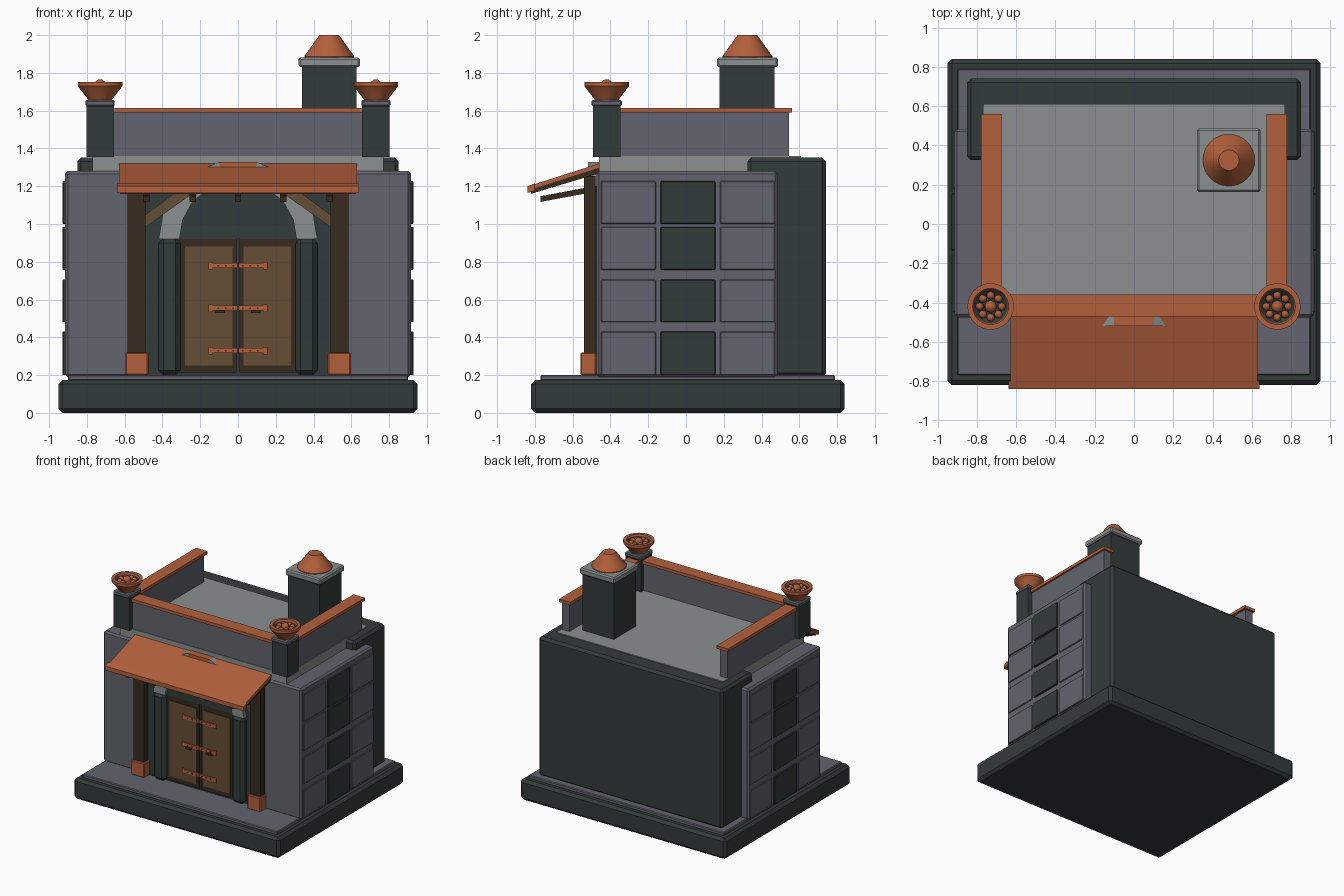
import bpy, bmesh, math
from mathutils import Vector

if "Cube" in bpy.data.objects:
    bpy.data.objects.remove(bpy.data.objects["Cube"])


def material(name, srgb):
    rgba = [(c / 255) ** 2.2 for c in srgb] + [1]
    m = bpy.data.materials.new(name)
    m.use_nodes = True
    m.diffuse_color = rgba
    bsdf = m.node_tree.nodes["Principled BSDF"]
    bsdf.inputs["Base Color"].default_value = rgba
    bsdf.inputs["Roughness"].default_value = 0.8
    return m


STONE = material("blue grey stone", (98, 100, 110))
DARK = material("dark slate", (54, 62, 61))
LIGHT = material("light stone", (138, 142, 143))
COPPER = material("copper", (177, 96, 62))
WOOD = material("brown wood", (101, 78, 57))
BEAM = material("dark wood", (58, 47, 36))


def finish(name, bm, mat, smooth=False):
    bmesh.ops.recalc_face_normals(bm, faces=bm.faces)
    mesh = bpy.data.meshes.new(name)
    bm.to_mesh(mesh)
    bm.free()
    mesh.materials.append(mat)
    for p in mesh.polygons:
        p.use_smooth = smooth
    ob = bpy.data.objects.new(name, mesh)
    bpy.context.collection.objects.link(ob)
    return ob


def box(name, x, y, z, mat, bevel=0):
    """Box from (min, max) ranges, optionally with chamfered edges."""
    bm = bmesh.new()
    bmesh.ops.create_cube(bm, size=1)
    for v in bm.verts:
        v.co = Vector([r[0] if c < 0 else r[1] for c, r in zip(v.co, (x, y, z))])
    if bevel:
        bmesh.ops.bevel(bm, geom=bm.edges[:], offset=bevel, segments=1, affect='EDGES')
    return finish(name, bm, mat)


def prism(name, outline, lo, hi, mat, axis="y"):
    """Extrude an outline along y (points are x, z) or along x (points are y, z)."""
    bm = bmesh.new()
    place = (lambda a, b, t: (a, t, b)) if axis == "y" else (lambda a, b, t: (t, a, b))
    near = [bm.verts.new(place(a, b, lo)) for a, b in outline]
    far = [bm.verts.new(place(a, b, hi)) for a, b in outline]
    bm.faces.new(near)
    bm.faces.new(far[::-1])
    n = len(near)
    for i in range(n):
        j = (i + 1) % n
        bm.faces.new((near[i], far[i], far[j], near[j]))
    return finish(name, bm, mat)


def lathe(name, profile, centre, mat, steps=32):
    """Spin a (radius, z) profile around a vertical axis."""
    bm = bmesh.new()
    verts = [bm.verts.new((r, 0, z)) for r, z in profile]
    edges = [bm.edges.new(p) for p in zip(verts, verts[1:])]
    bmesh.ops.spin(bm, geom=verts + edges, cent=(0, 0, 0), axis=(0, 0, 1),
                   angle=math.tau, steps=steps, use_duplicate=False)
    bmesh.ops.remove_doubles(bm, verts=bm.verts, dist=0.0005)
    bmesh.ops.translate(bm, vec=(*centre, 0), verts=bm.verts)
    ob = finish(name, bm, mat, True)
    bpy.context.view_layer.objects.active = ob
    ob.select_set(True)
    bpy.ops.object.shade_smooth_by_angle(angle=math.radians(35))
    ob.select_set(False)
    return ob


def ball(name, x, y, z, r, mat):
    bm = bmesh.new()
    bmesh.ops.create_uvsphere(bm, u_segments=14, v_segments=8, radius=r)
    bmesh.ops.translate(bm, vec=(x, y, z), verts=bm.verts)
    return finish(name, bm, mat, True)


def span(side, a, b):
    return tuple(sorted((side * a, side * b)))


# Plinth, walls and roof
box("plinth", (-.95, .95), (-.82, .84), (0, .175), DARK, .022)
box("floor_step", (-.9, .9), (-.77, .79), (.17, .2), STONE, .006)
box("main_walls", (-.915, .915), (-.475, .485), (.19, 1.28), STONE, .014)
box("rear_block", (-.85, .85), (.325, .74), (.19, 1.352), DARK, .02)
box("roof_slab", (-.77, .77), (-.46, .61), (1.27, 1.36), LIGHT)

# Side wall blocks, dark in the middle column
rows = [(.2, .43), (.48, .705), (.757, .985), (1, 1.227)]
columns = [(-.45, -.16, STONE), (-.135, .155, DARK), (.18, .47, STONE)]
for side in (-1, 1):
    for z in rows:
        for y0, y1, mat in columns:
            out = .93 if mat is DARK else .923
            box("side_block", span(side, .9, out), (y0, y1), z, mat, .004)

# Parapet with copper rails
box("front_parapet", (-.68, .68), (-.455, -.38), (1.35, 1.592), STONE)
box("front_rail", (-.655, .655), (-.47, -.36), (1.59, 1.615), COPPER)
for side in (-1, 1):
    box("side_parapet", span(side, .695, .765), (-.4, .545), (1.35, 1.592), STONE)
    box("side_rail", span(side, .675, .78), (-.36, .56), (1.59, 1.615), COPPER)

# Corner pedestals carrying bowls of round stones
for side in (-1, 1):
    cx, cy = side * .73, -.42
    box("pedestal", (cx - .073, cx + .073), (cy - .073, cy + .073), (1.355, 1.625), DARK)
    box("pedestal_cap", (cx - .077, cx + .077), (cy - .08, cy + .08), (1.622, 1.657), STONE, .008)
    lathe("bowl", [(0, 1.65), (.06, 1.65), (.068, 1.665), (.118, 1.73), (.118, 1.752),
                   (.092, 1.752), (.085, 1.735)], (cx, cy), COPPER)
    lathe("bowl_inside", [(.09, 1.742), (.06, 1.715), (0, 1.71)], (cx, cy), DARK)
    ball("middle_stone", cx, cy, 1.735, .031, COPPER)
    for i in range(8):
        a = math.tau * i / 8
        ball("ring_stone", cx + .056 * math.cos(a), cy + .056 * math.sin(a), 1.73, .02, COPPER)

# Chimney
box("chimney_stack", (.338, .628), (.178, .468), (1.35, 1.835), DARK)
box("chimney_cap", (.32, .645), (.163, .487), (1.83, 1.882), LIGHT, .01)
lathe("chimney_pot", [(0, 1.88), (.132, 1.88), (.132, 1.888), (.052, 2), (0, 2)],
      (.483, .325), COPPER)

# Doorway surround and arch
box("doorway_back", (-.49, .49), (-.487, -.4), (.2, 1.2), DARK)
for side in (-1, 1):
    box("door_pillar", span(side, .305, .42), (-.535, -.44), (.2, .925), DARK, .025)


def arc(radius, degrees):
    a = math.radians(degrees)
    return radius * math.cos(a), .92 + radius * math.sin(a)


joints = [0, 19, 38, 57, 76, 104, 123, 142, 161, 180]
for a, b in zip(joints, joints[1:]):
    keystone = a == 76
    prism("keystone" if keystone else "arch_stone",
          [arc(.42, a), arc(.42, b), arc(.31, b), arc(.31, a)],
          -.52, -.44, COPPER if keystone else LIGHT)
prism("arch_infill", [arc(.315, 20 * i) for i in range(10)], -.5, -.44, DARK)

# Double door with hinges, bolts and handles
for side in (-1, 1):
    box("door_leaf", span(side, .008, .31), (-.5, -.45), (.215, .92), BEAM)
    box("door_board", span(side, .03, .28), (-.505, -.49), (.25, .88), WOOD)
    box("door_handle", span(side, .07, .12), (-.53, -.5), (.53, .545), BEAM)
    for z in (.33, .555, .78):
        box("hinge_strap", span(side, .003, .15), (-.513, -.5), (z - .014, z + .014), COPPER)
        box("hinge_end", span(side, .135, .157), (-.514, -.5), (z - .02, z + .02), COPPER)
        for x in (.025, .065, .105):
            box("hinge_bolt", span(side, x - .004, x + .004), (-.518, -.51),
                (z - .004, z + .004), BEAM)

# Porch posts, feet and braces
for side in (-1, 1):
    box("porch_post", span(side, .49, .585), (-.54, -.48), (.2, 1.255), BEAM)
    box("post_foot", span(side, .475, .597), (-.558, -.475), (.2, .32), COPPER, .006)
    prism("porch_brace", [(side * x, z) for x, z in
                          ((.495, .98), (.495, 1.045), (.3, 1.19), (.2, 1.19))],
          -.53, -.49, WOOD)

# Sloping awning on rafters
prism("awning_roof", [(-.835, 1.2), (-.455, 1.322), (-.455, 1.3), (-.835, 1.178)],
      -.63, .63, COPPER, "x")
prism("awning_lining", [(-.82, 1.184), (-.455, 1.301), (-.455, 1.27), (-.82, 1.16)],
      -.625, .625, BEAM, "x")
prism("awning_lip", [(-.84, 1.165), (-.84, 1.2), (-.8, 1.215), (-.8, 1.177)],
      -.64, .64, COPPER, "x")
for x in (-.485, -.24, 0, .24, .485):
    prism("rafter", [(-.77, 1.117), (-.77, 1.147), (-.46, 1.205), (-.46, 1.175)],
          x - .017, x + .017, BEAM, "x")
